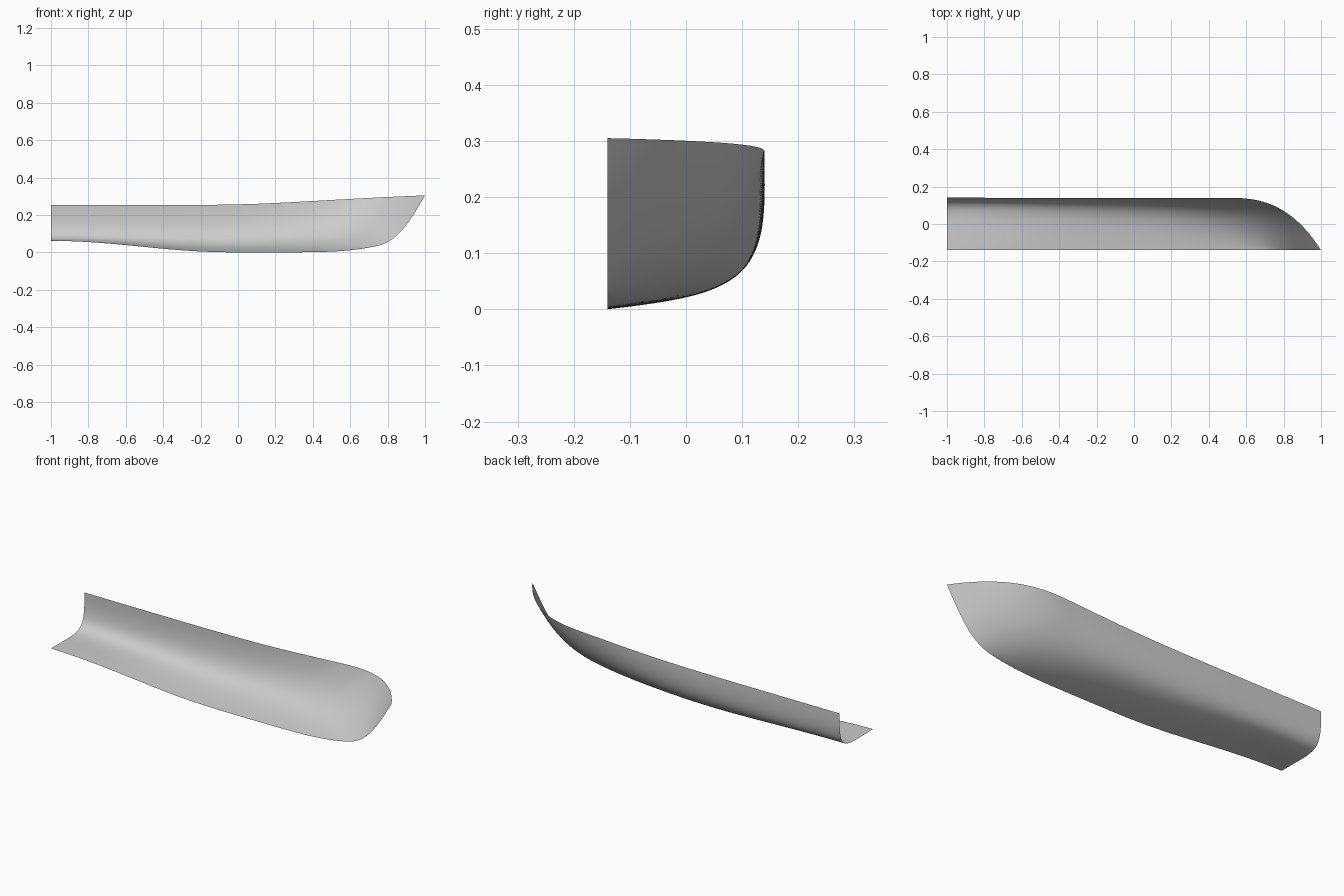
import bpy
import bmesh
from mathutils import Vector

cube = bpy.data.objects.get("Cube")
if cube:
    bpy.data.objects.remove(cube)

CENTRE = -0.14          # centreline plane of the half hull
LENGTH_STEPS, GIRTH_STEPS = 96, 40


def blend(points, t):
    """Point on a Bezier curve, by repeated interpolation."""
    while len(points) > 1:
        points = [a.lerp(b, t) for a, b in zip(points, points[1:])]
    return points[0]


def spline(points, t):
    """Point on a clamped cubic B-spline."""
    spans = len(points) - 3
    u = t * spans
    k = min(int(u), spans - 1) + 3
    knots = [0] * 3 + list(range(spans + 1)) + [spans] * 3
    d = [points[k - 3 + j].copy() for j in range(4)]
    for r in range(1, 4):
        for j in range(3, r - 1, -1):
            low = knots[j + k - 3]
            d[j] = d[j - 1].lerp(d[j], (u - low) / (knots[j + 1 + k - r] - low))
    return d[3]


# Control lines from stern to bow: keel, floor, bilge, sheer
keel = [(-1, CENTRE, .063), (-.75, CENTRE, .06), (-.3, CENTRE, 0),
        (.1, CENTRE, 0), (.35, CENTRE, 0), (.6, CENTRE, .005), (.72, CENTRE, .03)]
floor = [(-1, .1, .065), (-.75, .1, .063), (-.3, .09, .02),
         (.1, .06, .025), (.4, 0, .02), (.68, -.06, .025), (.85, CENTRE, .05)]
bilge = [(-1, .145, .03), (-.75, .145, .03), (-.3, .145, .03),
         (.1, .14, .045), (.45, .12, .06), (.74, .04, .1), (.91, CENTRE, .15)]
sheer = [(-1, .14, .253), (-.75, .14, .253), (-.3, .14, .252),
         (.1, .14, .257), (.45, .14, .278), (.82, .14, .298), (1, CENTRE, .305)]
lines = [[Vector(p) for p in line] for line in (keel, floor, bilge, sheer)]

# Loft the hull skin as one open sheet
bm = bmesh.new()
rows = []
for i in range(LENGTH_STEPS + 1):
    section = [spline(line, i / LENGTH_STEPS) for line in lines]
    rows.append([bm.verts.new(blend(section, j / GIRTH_STEPS))
                 for j in range(GIRTH_STEPS + 1)])
for a, b in zip(rows, rows[1:]):
    for j in range(GIRTH_STEPS):
        bm.faces.new((a[j], a[j + 1], b[j + 1], b[j])).smooth = True

mesh = bpy.data.meshes.new("half_hull")
bm.to_mesh(mesh)
bm.free()
hull = bpy.data.objects.new("half_hull", mesh)
bpy.context.collection.objects.link(hull)

# Plain grey finish
grey = bpy.data.materials.new("light_grey")
grey.use_nodes = True
colour = (.6, .6, .6, 1)
grey.diffuse_color = colour
grey.node_tree.nodes["Principled BSDF"].inputs["Base Color"].default_value = colour
mesh.materials.append(grey)
